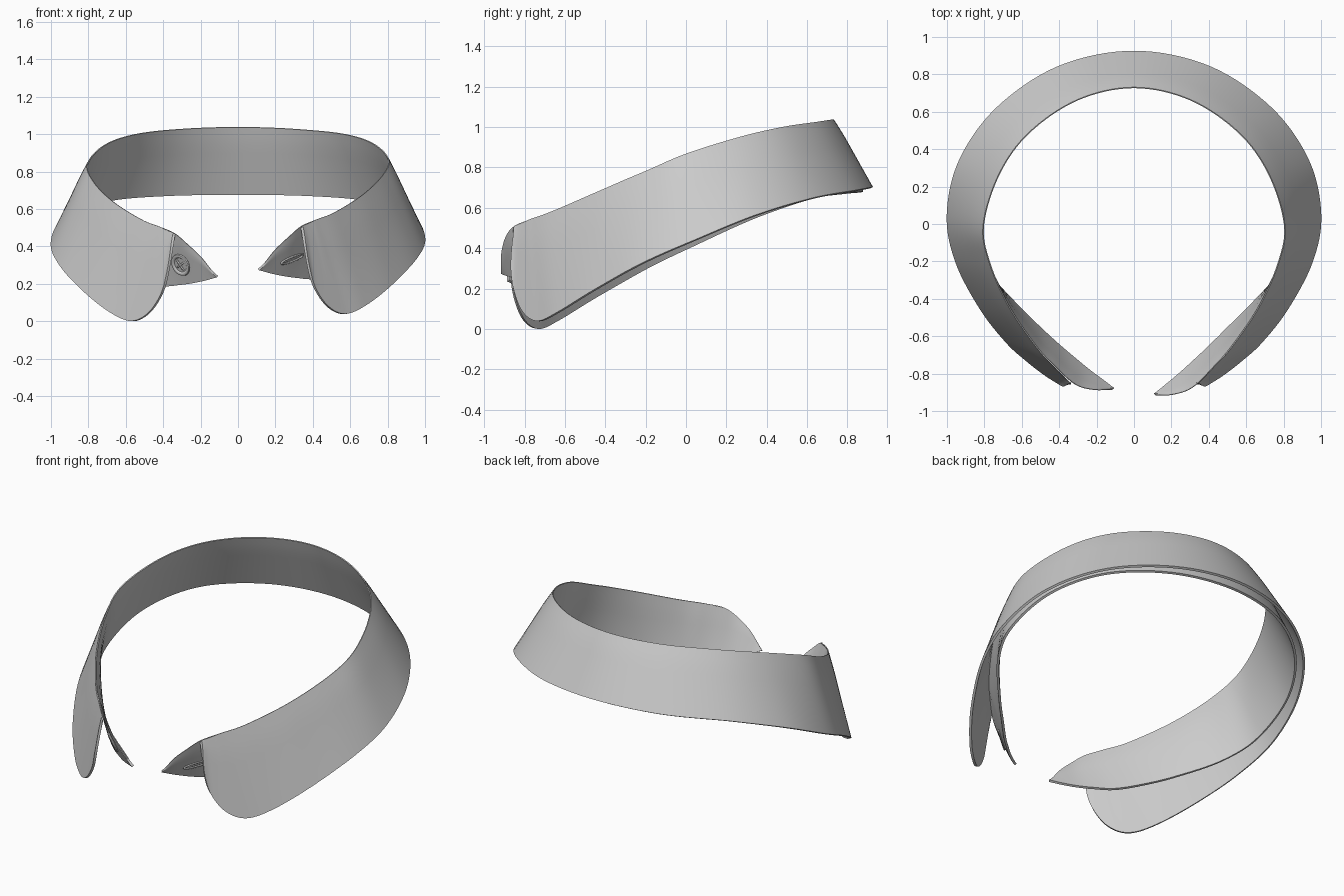
import bpy, bmesh, math
from mathutils import Vector, Matrix
from mathutils.bvhtree import BVHTree

if "Cube" in bpy.data.objects:
    bpy.data.objects.remove(bpy.data.objects["Cube"])

# Right-half control points, back centre -> front
FOLD = [(0, .73, 1.038), (.3, .665, 1.028), (.56, .49, 1.0), (.72, .27, .945), (.805, 0, .855),
        (.775, -.2, .765), (.67, -.44, .66), (.52, -.66, .565), (.42, -.77, .525)]
LEAF_TOP = FOLD + [(.39, -.80, .51), (.365, -.825, .50), (.35, -.84, .495), (.34, -.85, .49)]
LEAF_LOW = [(0, .92, .70), (.4, .84, .685), (.73, .62, .645), (.93, .34, .555), (.995, .05, .43),
            (.95, -.2, .315), (.82, -.45, .175), (.68, -.63, .065), (.57, -.73, .02),
            (.48, -.80, .06), (.41, -.845, .16), (.375, -.865, .28), (.345, -.855, .47)]
STAND_TOP = [(x * .997, y * .997, z - .001) for x, y, z in FOLD] + [
    (.34, -.845, .49), (.28, -.882, .44), (.20, -.90, .365), (.14, -.90, .29), (.112, -.897, .26)]
STAND_LOW = [(0, .872, .678), (.385, .795, .672), (.70, .585, .643), (.885, .31, .56),
             (.92, .01, .447), (.835, -.2, .36), (.65, -.41, .275), (.51, -.55, .23),
             (.40, -.655, .208), (.31, -.735, .215), (.24, -.795, .225), (.17, -.85, .24),
             (.125, -.885, .253), (.11, -.895, .257)]


def smooth_path(half, steps=8):
    """Mirror the half path and run a Catmull-Rom spline through it."""
    pts = [Vector((-x, y, z)) for x, y, z in reversed(half[1:])] + [Vector(p) for p in half]
    out = []
    for i in range(len(pts) - 1):
        a, b, c, d = pts[max(i - 1, 0)], pts[i], pts[i + 1], pts[min(i + 2, len(pts) - 1)]
        for k in range(steps):
            t = k / steps
            out.append(.5 * (2 * b + (c - a) * t + (2 * a - 5 * b + 4 * c - d) * t * t
                             + (3 * b - a - 3 * c + d) * t ** 3))
    return out + [pts[-1]]


def skew(p, tip_shift):
    """The left front hangs slightly lower than the right."""
    w = min(max((.6 - p.y) / .9, 0), 1) * math.copysign(1, p.x)
    near_tip = min(max((.5 - abs(p.x)) / .35, 0), 1) if p.y < 0 else 0
    return p + Vector((0, -tip_shift * w * near_tip, .019 * w))


def finish(obj):
    bpy.ops.object.select_all(action='DESELECT')
    obj.select_set(True)
    bpy.context.view_layer.objects.active = obj
    for m in list(obj.modifiers):
        bpy.ops.object.modifier_apply(modifier=m.name)
    bpy.ops.object.shade_smooth_by_angle(angle=math.radians(40))


def new_object(name, bm):
    me = bpy.data.meshes.new(name)
    bm.to_mesh(me)
    bm.free()
    obj = bpy.data.objects.new(name, me)
    bpy.context.collection.objects.link(obj)
    return obj


def cloth(name, top, low, tip_shift=0, rows=8, thick=.014):
    """Ruled sheet between two edges, thinned towards the crisp top fold."""
    bm = bmesh.new()
    grid = [[bm.verts.new(skew(a.lerp(b, r / rows), tip_shift)) for r in range(rows + 1)]
            for a, b in zip(smooth_path(top), smooth_path(low))]
    for c, n in zip(grid, grid[1:]):
        for r in range(rows):
            bm.faces.new((c[r], c[r + 1], n[r + 1], n[r]))
    bm.normal_update()
    tree = BVHTree.FromBMesh(bm)
    obj = new_object(name, bm)
    group = obj.vertex_groups.new(name="thickness")
    for i in range(len(obj.data.vertices)):
        group.add([i], (.25, .7, 1)[min(i % (rows + 1), 2)], 'REPLACE')
    mod = obj.modifiers.new("thickness", 'SOLIDIFY')
    mod.thickness, mod.offset, mod.vertex_group = thick, 0, group.name
    finish(obj)
    return tree


# Turned-down collar leaf and inner stand
cloth("collar_leaf", LEAF_TOP, LEAF_LOW)
stand = cloth("collar_stand", STAND_TOP, STAND_LOW, tip_shift=.015)


def front_frame(x, z):
    """Frame on the stand's outer face: local z points out, local x runs along the band."""
    hit, n, _, _ = stand.ray_cast(Vector((x, -2, z)), Vector((0, 1, 0)))
    n = n if n.y < 0 else -n
    u = Vector((1, 0, 0))
    u = (u - n * n.dot(u)).normalized()
    m = Matrix((u, n.cross(u), n)).transposed().to_4x4()
    m.translation = hit + n * .007
    return m


def lathe(name, profile, frame, seg=32):
    bm = bmesh.new()
    vs = [bm.verts.new((r, 0, z)) for r, z in profile]
    es = [bm.edges.new(e) for e in zip(vs, vs[1:])]
    bmesh.ops.spin(bm, geom=vs + es, cent=(0, 0, 0), axis=(0, 0, 1), angle=2 * math.pi, steps=seg)
    bmesh.ops.remove_doubles(bm, verts=bm.verts, dist=1e-5)
    bmesh.ops.recalc_face_normals(bm, faces=bm.faces)
    obj = new_object(name, bm)
    obj.matrix_world = frame
    finish(obj)


def tube(name, pts, radius, frame, cyclic=False):
    cu = bpy.data.curves.new(name, 'CURVE')
    cu.dimensions, cu.bevel_depth, cu.bevel_resolution = '3D', radius, 2
    sp = cu.splines.new('POLY')
    sp.points.add(len(pts) - 1)
    for p, c in zip(sp.points, pts):
        p.co = (*c, 1)
    sp.use_cyclic_u, cu.use_fill_caps = cyclic, True
    obj = bpy.data.objects.new(name, cu)
    bpy.context.collection.objects.link(obj)
    obj.matrix_world = frame


# Button with raised rim and crossed thread
button = front_frame(-.30, .305)
lathe("button", [(0, -.004), (.056, -.004), (.062, .004), (.059, .010), (.051, .012),
                 (.045, .010), (.040, .005), (0, .005)], button)
for i, s in enumerate((1, -1)):
    tube(f"button_thread_{i + 1}", [(-.022, -.022 * s, .003), (-.017, -.017 * s, .008),
                                    (.017, .017 * s, .008), (.022, .022 * s, .003)], .005, button)

# Stitched buttonhole: outer loop plus centre slit
hole = front_frame(.285, .335)
ring = [(.075 * math.cos(a), .014 * math.sin(a), .001)
        for a in (2 * math.pi * k / 32 for k in range(32))]
tube("buttonhole_stitching", ring, .005, hole, cyclic=True)
tube("buttonhole_slit", [(-.055, 0, 0), (.055, 0, 0)], .003, hole)
